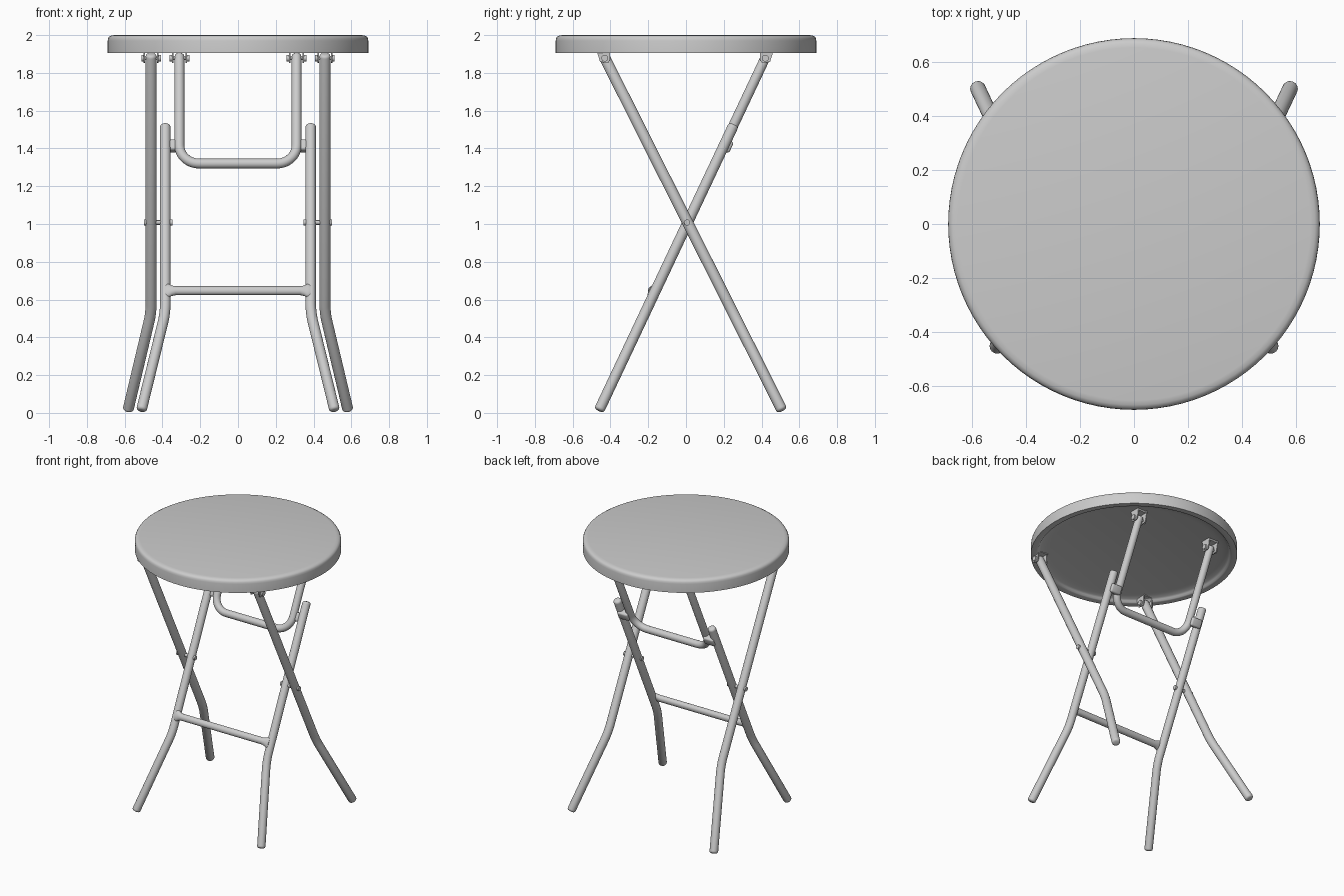
import bpy, bmesh, math
from mathutils import Vector, Matrix

if "Cube" in bpy.data.objects:
    bpy.data.objects.remove(bpy.data.objects["Cube"])


def finish(name, bm, angle=35):
    bmesh.ops.recalc_face_normals(bm, faces=bm.faces)
    me = bpy.data.meshes.new(name)
    bm.to_mesh(me)
    bm.free()
    ob = bpy.data.objects.new(name, me)
    bpy.context.collection.objects.link(ob)
    bpy.ops.object.select_all(action='DESELECT')
    ob.select_set(True)
    bpy.context.view_layer.objects.active = ob
    bpy.ops.object.shade_smooth_by_angle(angle=math.radians(angle))
    return ob


def rounded(pts, reach, steps=10):
    """Replace inner corners of a path with smooth arcs."""
    pts = [Vector(p) for p in pts]
    out = [pts[0]]
    for a, b, c in zip(pts, pts[1:], pts[2:]):
        p0, p3 = b + (a - b).normalized() * reach, b + (c - b).normalized() * reach
        p1, p2 = p0.lerp(b, 0.5523), p3.lerp(b, 0.5523)
        for i in range(steps + 1):
            t = i / steps
            s = 1 - t
            out.append(p0 * s**3 + p1 * 3 * s * s * t + p2 * 3 * s * t * t + p3 * t**3)
    return out + [pts[-1]]


def sweep(name, pts, radii, normal, sides=24):
    """Tube along a planar path; each radius pair is (along normal, in plane)."""
    bm = bmesh.new()
    pts = [Vector(p) for p in pts]
    u = Vector(normal).normalized()
    rings = []
    for i, p in enumerate(pts):
        t = (pts[min(i + 1, len(pts) - 1)] - pts[max(i - 1, 0)]).normalized()
        v = t.cross(u).normalized()
        ru, rv = radii[i]
        rings.append([bm.verts.new(p + u * ru * math.cos(2 * math.pi * k / sides)
                                   + v * rv * math.sin(2 * math.pi * k / sides)) for k in range(sides)])
    for a, b in zip(rings, rings[1:]):
        for k in range(sides):
            j = (k + 1) % sides
            bm.faces.new((a[k], a[j], b[j], b[k]))
    bm.faces.new(rings[0])
    bm.faces.new(rings[-1])
    return finish(name, bm)


def tube(name, pts, r, normal, cap=0.015):
    """Round tube with softened closed ends."""
    pts = [Vector(p) for p in pts]
    d0, d1 = (pts[1] - pts[0]).normalized(), (pts[-2] - pts[-1]).normalized()
    angs = [0, 30, 60, 90]
    offs = [(cap * (1 - math.sin(math.radians(a))), r - cap + cap * math.cos(math.radians(a))) for a in angs]
    path = [(pts[0] + d0 * o, q) for o, q in reversed(offs)]
    path += [(p, r) for p in pts[1:-1]]
    path += [(pts[-1] + d1 * o, q) for o, q in offs]
    return sweep(name, [p for p, q in path], [(q, q) for p, q in path], normal)


def bolt(name, x0, x1, y, z, r, head):
    pts = [(x0, y, z), (x0 + .012, y, z), (x0 + .0121, y, z), (x1 - .0121, y, z), (x1 - .012, y, z), (x1, y, z)]
    sweep(name, pts, [(head, head)] * 2 + [(r, r)] * 2 + [(head, head)] * 2, (0, 0, 1), 16)


def prism(bm, outline, x0, x1):
    a = [bm.verts.new((x0, y, z)) for y, z in outline]
    b = [bm.verts.new((x1, y, z)) for y, z in outline]
    bm.faces.new(a)
    bm.faces.new(b)
    for i in range(len(a)):
        j = (i + 1) % len(a)
        bm.faces.new((a[i], a[j], b[j], b[i]))


# Round top with rolled rim and recessed underside
profile = [(0, 2.0), (.655, 2.0), (.672, 1.997), (.683, 1.991), (.688, 1.982), (.69, 1.97), (.69, 1.905),
           (.655, 1.905), (.645, 1.908), (.638, 1.918), (.625, 1.926), (.59, 1.93), (.565, 1.936), (0, 1.936)]
bm = bmesh.new()
vs = [bm.verts.new((r, 0, z)) for r, z in profile]
es = [bm.edges.new(p) for p in zip(vs, vs[1:])]
bmesh.ops.spin(bm, geom=vs + es, cent=(0, 0, 0), axis=(0, 0, 1), angle=2 * math.pi, steps=96)
bmesh.ops.remove_doubles(bm, verts=bm.verts, dist=1e-5)
finish("table_top", bm, 40)


# Leg planes as seen from the side: y as a function of height
def y_outer(z):
    return -.43 + (1.88 - z) * .503


def y_inner(z):
    return .42 - (1.88 - z) * .4715


n_outer = Vector((0, 1, .503)).normalized()
n_inner = Vector((0, 1, -.4715)).normalized()
d_inner = Vector((0, .4715, 1)).normalized()

for s, side in ((-1, "left"), (1, "right")):
    # Outer leg, hinged at the front of the top, foot at the back
    tube("outer_leg_" + side, rounded([(s * x, y_outer(z), z) for x, z in
                                       ((.46, 1.9), (.46, .53), (.583, .012))], .05), .029, n_outer)
    # Inner leg, foot at the front
    tube("inner_leg_" + side, rounded([(s * x, y_inner(z), z) for x, z in
                                       ((.385, 1.527), (.385, .53), (.512, .012))], .05), .028, n_inner)
    # Pivot bolt where the legs cross
    xs = sorted((s * .348, s * .498))
    bolt("pivot_bolt_" + side, xs[0], xs[1], .006, 1.008, .012, .016)

    # Hinge brackets under the top
    for part, x, y, f in (("front", .46, -.43, -1), ("back", .31, .42, 1)):
        bm = bmesh.new()
        cx = s * x
        outline = [(y + f * dy, z) for dy, z in ((.042, 1.937), (.038, 1.9), (.025, 1.858),
                                                 (-.018, 1.853), (-.028, 1.87), (-.028, 1.937))]
        for q in (-1, 1):
            prism(bm, outline, cx + q * .032, cx + q * .039)
        prism(bm, [(y - .035, 1.924), (y + .035, 1.924), (y + .035, 1.937), (y - .035, 1.937)],
              cx - .039, cx + .039)
        finish("hinge_bracket_%s_%s" % (part, side), bm)
        bolt("hinge_bolt_%s_%s" % (part, side), cx - .052, cx + .052, y, 1.878, .01, .018)

    # Saddle joining the swing bar to the inner leg
    bm = bmesh.new()
    c = Vector((s * .35, y_inner(1.42), 1.42)) + n_inner * .016
    rot = Matrix((Vector((1, 0, 0)), n_inner, d_inner)).transposed().to_4x4()
    bmesh.ops.create_cube(bm, size=1, matrix=Matrix.Translation(c) @ rot @ Matrix.Diagonal((.085, .05, .062, 1)))
    bmesh.ops.bevel(bm, geom=bm.edges[:], offset=.012, segments=3, affect='EDGES', profile=.5)
    finish("swing_saddle_" + side, bm)

# U-shaped swing bar at the back
tube("swing_bar", rounded([(x, y_inner(z), z) for x, z in
                           ((-.31, 1.9), (-.31, 1.32), (.31, 1.32), (.31, 1.9))], .105, 14), .026, n_inner)

# Cross bar between the inner legs, with flattened flared ends
centre = Vector((0, y_inner(.64), .64)) - n_inner * .016
half = [(.384, .016, .033), (.378, .018, .04), (.366, .019, .038), (.35, .021, .029), (.33, .023, .024)]
secs = [(-x, a, b) for x, a, b in half] + [(x, a, b) for x, a, b in reversed(half)]
sweep("cross_bar", [centre + Vector((x, 0, 0)) for x, a, b in secs], [(a, b) for x, a, b in secs], n_inner)
